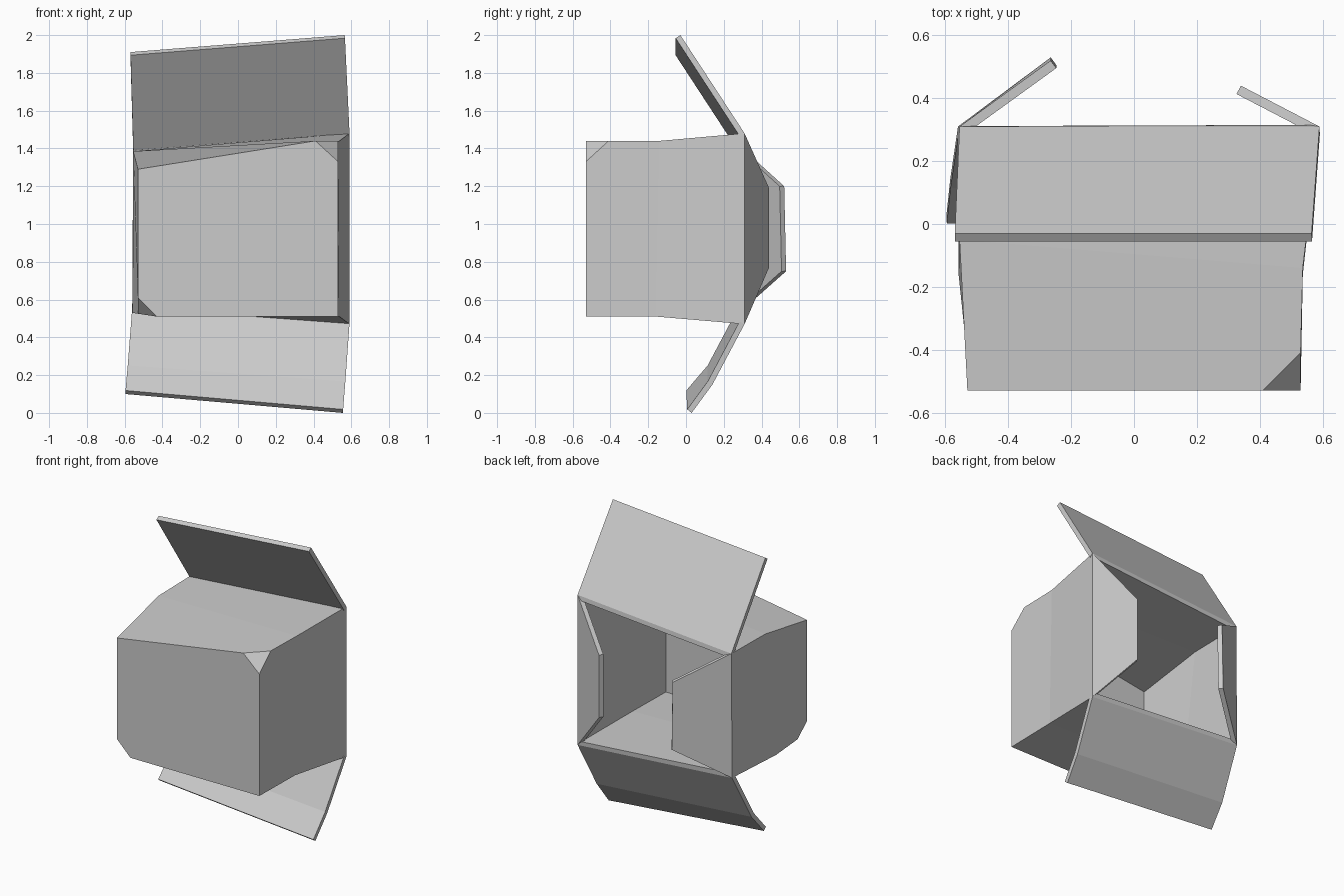
import bpy, bmesh

if "Cube" in bpy.data.objects:
    bpy.data.objects.remove(bpy.data.objects["Cube"])

CARD = 0.03  # cardboard thickness


def sheet(name, verts, faces, facing, thickness=CARD):
    """Thin card panel; the first face's normal is turned towards 'facing' and thickness goes behind it."""
    bm = bmesh.new()
    vs = [bm.verts.new(v) for v in verts]
    fs = [bm.faces.new([vs[i] for i in f]) for f in faces]
    bmesh.ops.recalc_face_normals(bm, faces=fs)
    bm.normal_update()
    if sum(a * b for a, b in zip(fs[0].normal, facing)) < 0:
        bmesh.ops.reverse_faces(bm, faces=fs)
    mesh = bpy.data.meshes.new(name)
    bm.to_mesh(mesh)
    bm.free()
    ob = bpy.data.objects.new(name, mesh)
    bpy.context.collection.objects.link(ob)
    mod = ob.modifiers.new("card", 'SOLIDIFY')
    mod.thickness = thickness
    mod.offset = -1
    mod.use_even_offset = True
    return ob


def flap(name, rows):
    """Flap made of point pairs running from the hinge to the tip."""
    verts = [p for row in rows for p in row]
    faces = [(2 * i, 2 * i + 1, 2 * i + 3, 2 * i + 2) for i in range(len(rows) - 1)]
    return sheet(name, verts, faces, (0, 1, 0))


# Opening corners shared by the body and the flaps
top_l, top_r = (-0.555, 0.31, 1.39), (0.59, 0.31, 1.48)
bot_l, bot_r = (-0.56, 0.31, 0.555), (0.59, 0.31, 0.47)

# Box body: dented closed front, two crushed corners, open at the back
body = [
    (-0.53, -0.53, 1.29), (0.41, -0.53, 1.44), (0.53, -0.53, 1.33),      # 0-2 front upper
    (0.53, -0.53, 0.51), (-0.43, -0.53, 0.51), (-0.53, -0.53, 0.61),     # 3-5 front lower
    (0.53, -0.41, 1.44), (-0.53, -0.43, 0.525),                          # 6-7 crushed corners
    (-0.555, -0.05, 1.385), (0.537, -0.14, 1.44),                        # 8-9 crease, upper
    (0.537, -0.16, 0.51), (-0.558, -0.16, 0.53),                         # 10-11 crease, lower
    top_l, top_r, bot_r, bot_l,                                          # 12-15 opening
]
sheet("box_body", body, [
    (0, 1, 2, 3, 4, 5),
    (0, 1, 6, 9, 8), (8, 9, 13, 12),
    (2, 6, 9, 10, 3), (9, 13, 14, 10),
    (3, 10, 11, 7, 4), (10, 14, 15, 11),
    (0, 8, 11, 7, 5), (8, 12, 15, 11),
    (1, 2, 6), (4, 5, 7),
], (0, -1, 0))

# Flaps
flap("top_flap", [(top_l, top_r), ((-0.57, -0.03, 1.91), (0.565, -0.03, 2.0))])
flap("bottom_flap", [(bot_l, bot_r),
                     ((-0.585, 0.14, 0.235), (0.567, 0.14, 0.15)),
                     ((-0.597, 0.025, 0.10), (0.555, 0.03, 0.0))])
flap("left_flap", [(top_l, bot_l), ((-0.265, 0.52, 1.20), (-0.265, 0.53, 0.75))])
flap("right_flap", [(top_r, bot_r), ((0.34, 0.44, 1.19), (0.34, 0.44, 0.77))])
